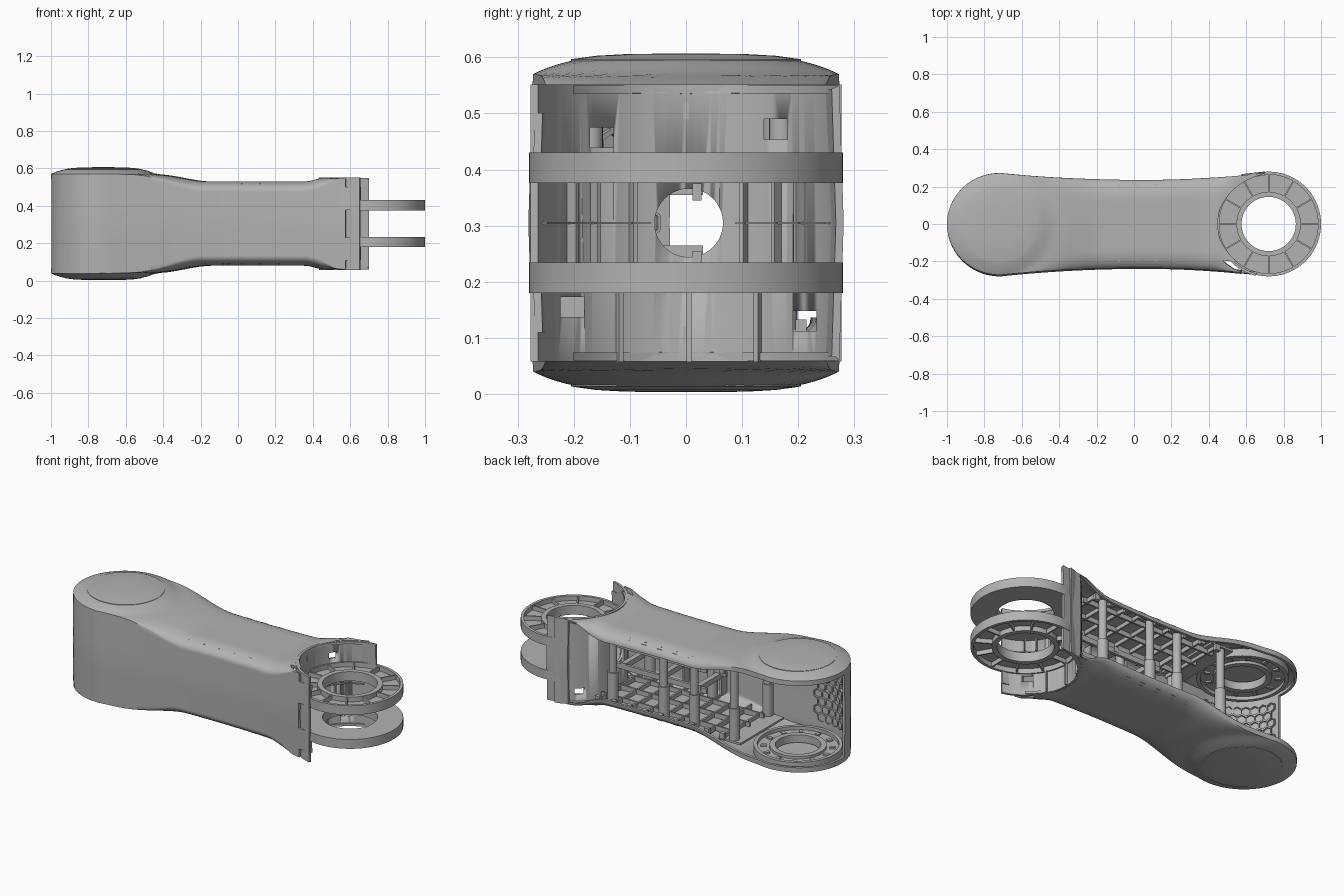
import bpy, bmesh
from math import sin, cos, pi, sqrt, hypot, radians
from mathutils import Matrix, Vector

cube = bpy.data.objects.get("Cube")
if cube:
    bpy.data.objects.remove(cube, do_unlink=True)

MID = 0.305          # height of the horizontal symmetry plane
HEAD, FORK = -0.72, 0.72   # joint centres on x

grey = bpy.data.materials.new("satin_grey")
grey.use_nodes = True
grey.diffuse_color = (0.45, 0.45, 0.45, 1)
grey.node_tree.nodes["Principled BSDF"].inputs["Base Color"].default_value = (0.45, 0.45, 0.45, 1)


def finish(name, bm, solid=0):
    me = bpy.data.meshes.new(name)
    bm.to_mesh(me)
    bm.free()
    me.materials.append(grey)
    ob = bpy.data.objects.new(name, me)
    bpy.context.collection.objects.link(ob)
    bpy.ops.object.select_all(action='DESELECT')
    ob.select_set(True)
    bpy.context.view_layer.objects.active = ob
    if solid:
        mod = ob.modifiers.new("wall", 'SOLIDIFY')
        mod.thickness, mod.offset = solid, -1
        bpy.ops.object.modifier_apply(modifier="wall")
    bpy.ops.object.shade_smooth_by_angle(angle=radians(30))
    return ob


def add_box(bm, centre, size, turn=0):
    m = Matrix.Translation(centre) @ Matrix.Rotation(turn, 4, 'Z') @ Matrix.Diagonal((*size, 1))
    bmesh.ops.create_cube(bm, size=1, matrix=m)


def add_rod(bm, x, y, z0, z1, r, sides=20):
    bmesh.ops.create_cone(bm, cap_ends=True, segments=sides, radius1=r, radius2=r, depth=z1 - z0,
                          matrix=Matrix.Translation((x, y, (z0 + z1) / 2)))


def add_lathe(bm, cx, profile, flip=False, closed=True, steps=72):
    """Spin (radius, height) points about a vertical axis, optionally mirrored to the underside."""
    rings = []
    for i in range(steps):
        a = 2 * pi * i / steps
        rings.append([bm.verts.new((cx + r * cos(a), r * sin(a), 2 * MID - z if flip else z)) for r, z in profile])
    count = len(profile)
    faces = []
    for i in range(steps):
        a, b = rings[i], rings[(i + 1) % steps]
        for j in range(count if closed else count - 1):
            k = (j + 1) % count
            faces.append(bm.faces.new((a[j], b[j], b[k], a[k])))
    bmesh.ops.recalc_face_normals(bm, faces=faces)


def smooth(t):
    t = min(1, max(0, t))
    return t * t * (3 - 2 * t)


# ---- arm shell: a lofted skin around the plan outline ----
def width(x):
    if x < HEAD:
        return sqrt(max(0, 0.28 ** 2 - (x - HEAD) ** 2))
    return 0.24 + 0.041 * ((x - 0.05) / (0.77 if x < 0.05 else 0.65)) ** 2


def neck_amount(x, y):
    return smooth((hypot(x - HEAD, y) - 0.283) / 0.3)


def half_height(x, y):
    r = hypot(x - HEAD, y)
    if r < 0.283:
        return 0.3 - 0.036 * (r / 0.283) ** 4
    k = neck_amount(x, y)
    e = max(0, 1 - (width(x) - abs(y)) / 0.1)
    drop = 0.05 * (1 - sqrt(max(0, 1 - e * e))) * k * (1 - smooth((x - 0.42) / 0.13))
    return 0.264 - 0.039 * k + 0.02 * smooth((x - 0.36) / 0.1) - drop


def end_x(s):
    return min(0.7, FORK - sqrt(max(0, 0.275 ** 2 - (s * 0.28) ** 2)))


def shell_point(x, s, z=None, side=1):
    y = s * width(x)
    if z is None:
        z = side * half_height(x, y)
    return Vector((x, y * (1 - 0.03 * abs(z) / 0.27), z + MID))


def shell_loop(row):
    """One closed cross-section, its far end following the round fork cup."""
    def place(s):
        return row if row <= 0.3 else 0.3 + (row - 0.3) / 0.4 * (end_x(s) - 0.3)

    spread = [sin(pi / 2 * (i / 14 - 1)) for i in range(29)]
    x = place(1)
    h = half_height(x, width(x))
    lip = h - 0.006 - 0.022 * (1 - neck_amount(x, width(x)))
    levels = [-lip, -0.8 * h, -0.3 * h, 0, 0.3 * h, 0.8 * h, lip]
    pts = [shell_point(place(s), s, side=-1) for s in spread]
    pts += [shell_point(x, 1, z) for z in levels]
    pts += [shell_point(place(s), s) for s in reversed(spread)]
    pts += [shell_point(x, -1, z) for z in reversed(levels)]
    return pts


rows = [HEAD - 0.28 * cos(pi / 2 * i / 14) for i in range(15)]
rows += [HEAD + 0.034 * i for i in range(1, 31)] + [0.36, 0.4, 0.44, 0.48, 0.53, 0.575, 0.615, 0.655, 0.7]
bm = bmesh.new()
loops = [[bm.verts.new(p) for p in shell_loop(x)] for x in rows]
n = len(loops[0])
back_wall = range(29, 35)     # wall strips between the two lips
front_wall = range(65, 71)
doomed = []
for i in range(len(rows) - 1):
    x = (rows[i] + rows[i + 1]) / 2
    for j in range(n):
        k = (j + 1) % n
        f = bm.faces.new((loops[i][j], loops[i][k], loops[i + 1][k], loops[i + 1][j]))
        step = j - 65
        open_back = j in back_wall and x < 0.575
        open_tip = j in front_wall and i < 1
        front_step = f.calc_center_median().y < -0.2 and (
            x > 0.655 or x > 0.575 and (step not in range(1, 5) or step in (2, 3)))
        if open_back or open_tip or front_step:
            doomed.append(f)
bmesh.ops.recalc_face_normals(bm, faces=bm.faces[:])
if sum(f.normal.z * (f.calc_center_median().z - MID) for f in bm.faces) < 0:
    bmesh.ops.reverse_faces(bm, faces=bm.faces[:])
bmesh.ops.delete(bm, geom=doomed, context='FACES')
bmesh.ops.remove_doubles(bm, verts=bm.verts[:], dist=0.0004)
finish("arm_shell", bm, 0.014)

# ---- round cover plates on the head, top and bottom ----
bm = bmesh.new()
dome = [(r, MID + 0.3015 - 0.036 * (r / 0.283) ** 4) for r in (0.001, 0.06, 0.11, 0.16, 0.205)]
for flip in (False, True):
    add_lathe(bm, HEAD, dome + [(0.205, 0.592), (0.001, 0.592)], flip)
finish("head_covers", bm)

# ---- bearing seats inside the head ----
bm = bmesh.new()
seat = [(0.12, 0.58), (0.12, 0.535), (0.15, 0.535), (0.15, 0.55), (0.215, 0.55), (0.215, 0.53),
        (0.235, 0.53), (0.235, 0.575)]
for flip in (False, True):
    add_lathe(bm, HEAD, seat, flip)
    for i in range(12):
        a = 2 * pi * i / 12
        z = 0.547 if not flip else 2 * MID - 0.547
        add_box(bm, (HEAD + 0.182 * cos(a), 0.182 * sin(a), z), (0.03, 0.02, 0.012), a)
finish("head_bearing_seats", bm)

# ---- fork rings: channels facing outward with twelve spokes ----
bm = bmesh.new()
channel = [(0.145, 0.376), (0.28, 0.376), (0.28, 0.43), (0.264, 0.43), (0.264, 0.402),
           (0.172, 0.402), (0.172, 0.43), (0.145, 0.43)]
for flip in (False, True):
    add_lathe(bm, FORK, channel, flip)
    for i in range(12):
        a = 2 * pi * i / 12
        z = 0.412 if not flip else 2 * MID - 0.412
        add_box(bm, (FORK + 0.218 * cos(a), 0.218 * sin(a), z), (0.096, 0.008, 0.03), a)
finish("fork_rings", bm)

# ---- fork cup: curved wall with a cable hole through it ----
bm = bmesh.new()
arc = [radians(104 + 152 * i / 48) for i in range(49)]
cols = [[bm.verts.new((FORK + 0.272 * cos(a), 0.272 * sin(a), z)) for z in (0.058, 0.552)] for a in arc]
for a, b in zip(cols, cols[1:]):
    bm.faces.new((a[0], a[1], b[1], b[0]))
cup = finish("fork_cup", bm, 0.014)

bm = bmesh.new()
bmesh.ops.create_cone(bm, cap_ends=True, segments=40, radius1=0.061, radius2=0.061, depth=0.2,
                      matrix=Matrix.Translation((0.45, 0.005, MID)) @ Matrix.Rotation(pi / 2, 4, 'Y'))
for y, z in ((-0.15, 0.457), (0.16, 0.472), (-0.203, 0.155), (0.212, 0.13)):
    add_box(bm, (0.5, y, z), (0.2, 0.042, 0.036))
cutter = finish("cup_cutter", bm)
cutter.hide_render = True
cutter.hide_viewport = False
cut = cup.modifiers.new("holes", 'BOOLEAN')
cut.operation, cut.object, cut.solver = 'DIFFERENCE', cutter, 'EXACT'
bpy.context.view_layer.objects.active = cup
bpy.ops.object.modifier_apply(modifier="holes")
bpy.data.objects.remove(cutter, do_unlink=True)

# ---- ribs on the cup ----
bm = bmesh.new()
for y in (-0.24, -0.18, -0.1, 0.11, 0.18, 0.24):
    a = pi - (y / 0.272)
    for sgn in (-1, 1):
        add_box(bm, (FORK + 0.262 * cos(a), 0.262 * sin(a), MID + sgn * 0.036), (0.022, 0.008, 0.07), a)
for y in (-0.12, 0.005, 0.13):
    a = pi - y / 0.26
    add_box(bm, (FORK + 0.266 * cos(a), 0.266 * sin(a), 0.12), (0.014, 0.009, 0.125), a)
for i in range(25):
    a = radians(112 + 136 * i / 24)
    add_box(bm, (FORK + 0.268 * cos(a), 0.268 * sin(a), MID), (0.012, 0.028, 0.004), a)
bm.verts.ensure_lookup_table()
hole = [v for v in bm.verts if abs(v.co.y - 0.005) < 0.062 and abs(v.co.z - MID) < 0.01]
bmesh.ops.delete(bm, geom=hole, context='VERTS')
finish("cup_ribs", bm)

# ---- screw posts joining floor and ceiling ----
bm = bmesh.new()
for x, y in ((0.35, 0.17), (0.03, 0.16), (-0.16, 0.15), (-0.43, 0.17), (0.35, -0.17), (-0.05, -0.17), (-0.4, -0.18)):
    add_rod(bm, x, y, 0.09, 0.52, 0.022)
    add_rod(bm, x, y, 0.09, 0.28, 0.029)
finish("screw_posts", bm)

# ---- stiffening ribs and board rails in the neck ----
bm = bmesh.new()
for sgn in (-1, 1):
    for i in range(9):
        x = -0.38 + 0.1 * i
        add_box(bm, (x, 0, MID + sgn * 0.202), (0.01, 0.4, 0.026))
        add_box(bm, (x, 0.205, MID + sgn * 0.19), (0.03, 0.02, 0.035))
    for y in (-0.13, 0, 0.13):
        add_box(bm, (0.02, y, MID + sgn * 0.2), (0.86, 0.01, 0.03))
    add_box(bm, (-0.42, 0.0, MID + sgn * 0.215), (0.14, 0.4, 0.012))
for y, z in ((-0.16, 0.27), (0.02, 0.24), (0.02, 0.36), (-0.16, 0.4)):
    add_box(bm, (0.15, y, z), (0.6, 0.016, 0.03))
for x in (-0.1, 0.14, 0.38):
    add_box(bm, (x, -0.07, 0.25), (0.03, 0.2, 0.03))
    add_box(bm, (x, -0.07, 0.37), (0.03, 0.2, 0.03))
    add_box(bm, (x, -0.2, MID), (0.012, 0.05, 0.36))
finish("neck_ribs", bm)

# ---- honeycomb stiffening on the inside of the head wall ----
bm = bmesh.new()
for row in range(9):
    for col in range(9):
        a = radians(196 + (col + 0.5 * (row % 2)) * 10)
        z = MID + (row - 4) * 0.045
        for k in range(6):
            t = k * pi / 3
            m = (Matrix.Translation((HEAD + 0.26 * cos(a), 0.26 * sin(a), z)) @ Matrix.Rotation(a, 4, 'Z')
                 @ Matrix.Rotation(t, 4, 'X') @ Matrix.Translation((0, 0.023, 0))
                 @ Matrix.Diagonal((0.012, 0.005, 0.028, 1)))
            bmesh.ops.create_cube(bm, size=1, matrix=m)
finish("head_honeycomb", bm)
